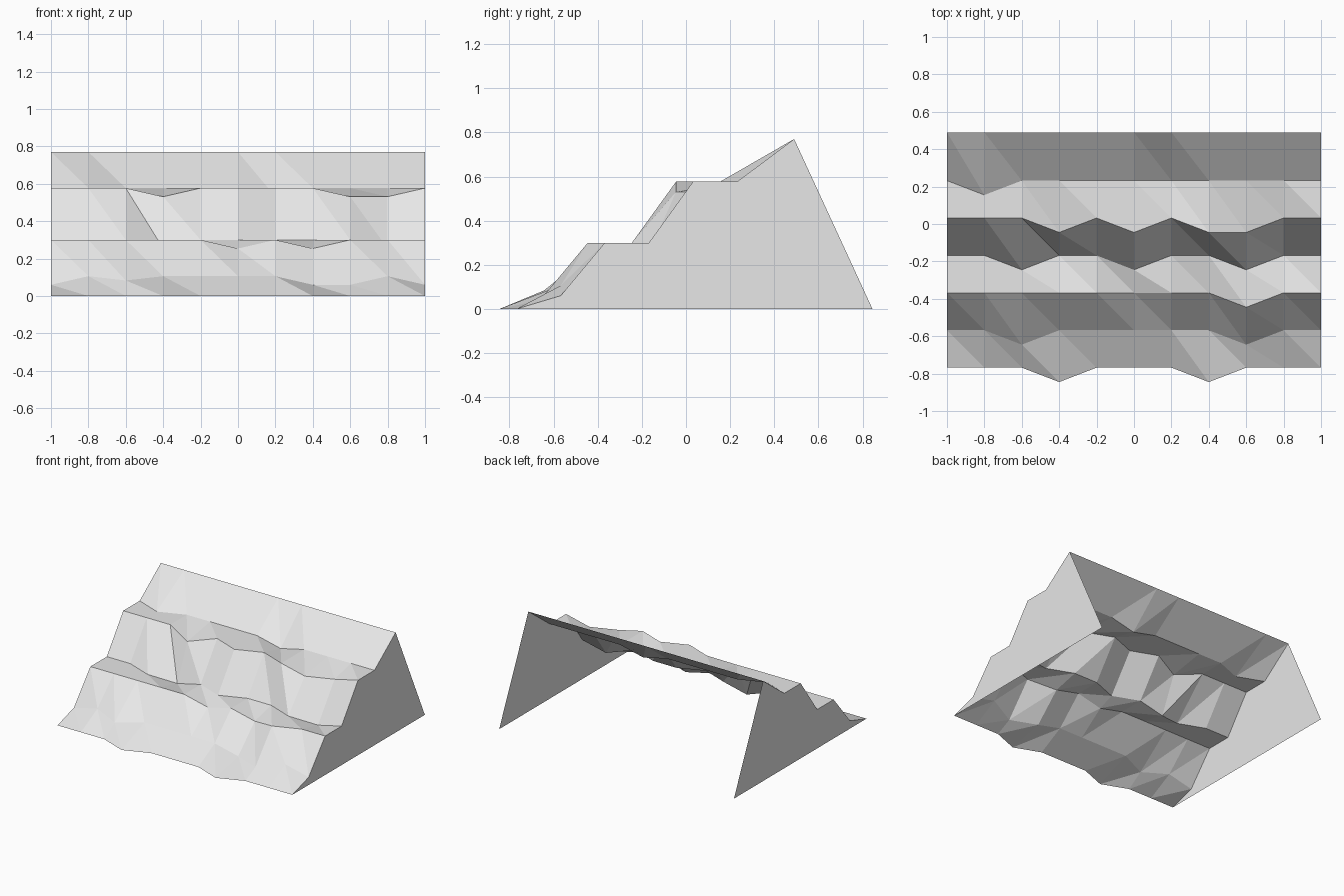
import bpy
import bmesh

cube = bpy.data.objects.get("Cube")
if cube:
    bpy.data.objects.remove(cube, do_unlink=True)

rock = bpy.data.materials.new("light grey rock")
rock.use_nodes = True
rock.diffuse_color = (0.8, 0.8, 0.8, 1)
rock.node_tree.nodes["Principled BSDF"].inputs["Base Color"].default_value = (0.8, 0.8, 0.8, 1)

COLUMNS = 11
PUSH, DROP = 0.077, 0.046   # how far a rough point juts forward or sinks

# Each row: y, z, columns jutting forward, columns sunk
ROWS = [
    (-0.768, 0.0, (3, 7), ()),                 # toe
    (-0.568, 0.106, (2, 8), (0, 7, 8, 10)),    # top of the foot slope
    (-0.368, 0.3, (8,), (5, 7)),               # lower ledge, front
    (-0.168, 0.3, (2, 5, 8), (3, 9)),          # lower ledge, back
    (0.032, 0.577, (3, 5, 7, 8), (3, 8, 9)),   # upper ledge, front
    (0.232, 0.577, (1,), (6,)),                # upper ledge, back
    (0.49, 0.77, (), ()),                      # crest
]
BACK_FOOT = (0.845, 0.0)


def point(row, col):
    y, z, juts, sunk = ROWS[row]
    z -= DROP * (col in sunk)
    if row == 1 and col == 2:
        z -= DROP / 2
    return (-1 + 0.2 * col, y - PUSH * (col in juts), z)


def finish(name, bm):
    mesh = bpy.data.meshes.new(name)
    bm.to_mesh(mesh)
    bm.free()
    mesh.materials.append(rock)
    obj = bpy.data.objects.new(name, mesh)
    bpy.context.collection.objects.link(obj)


# Stepped rock face, open at the back and below
bm = bmesh.new()
grid = [[bm.verts.new(point(r, c)) for c in range(COLUMNS)] for r in range(len(ROWS))]
for low, high in zip(grid, grid[1:]):
    for c in range(COLUMNS - 1):
        bm.faces.new((low[c], low[c + 1], high[c]))
        bm.faces.new((low[c + 1], high[c + 1], high[c]))
finish("cliff_face", bm)

# Flat end walls following the stepped outline
for name, col in (("right_end_wall", 0), ("left_end_wall", COLUMNS - 1)):
    bm = bmesh.new()
    outline = [point(r, col) for r in range(len(ROWS))]
    outline.append((outline[0][0], *BACK_FOOT))
    if col:
        outline.reverse()
    wall = bm.faces.new([bm.verts.new(p) for p in outline])
    wall.normal_update()
    if wall.normal.x * outline[0][0] < 0:
        wall.normal_flip()
    bmesh.ops.triangulate(bm, faces=[wall])
    finish(name, bm)
